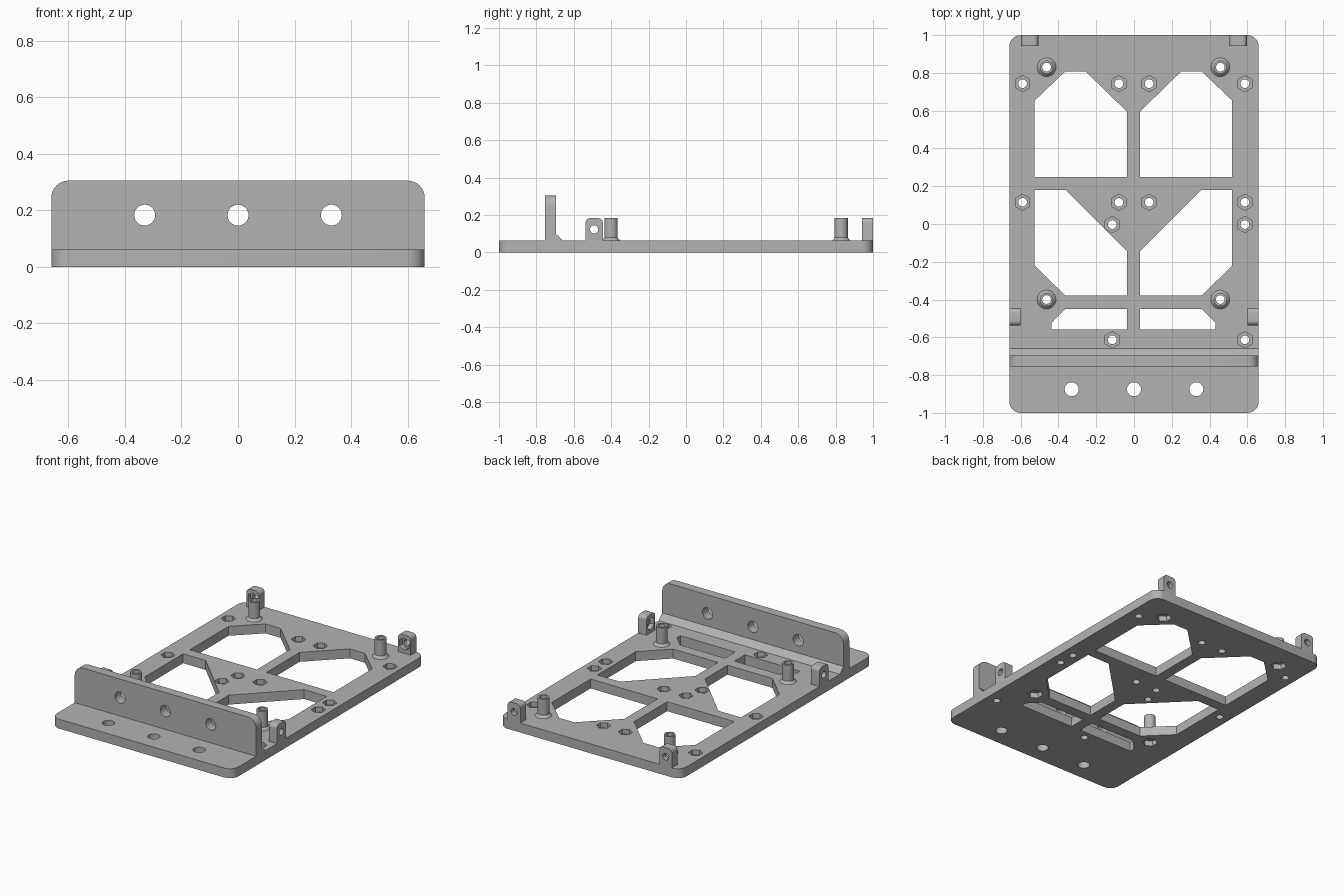
import bpy, bmesh, math
from mathutils import Vector

if "Cube" in bpy.data.objects:
    bpy.data.objects.remove(bpy.data.objects["Cube"], do_unlink=True)

THICK, TOP = 0.062, 0.183      # plate thickness, height of tabs and posts
MID = -0.003                   # centre line of the frame openings

gray = bpy.data.materials.new("plain gray")
gray.use_nodes = True
gray.diffuse_color = (0.45, 0.45, 0.45, 1)
gray.node_tree.nodes["Principled BSDF"].inputs["Base Color"].default_value = gray.diffuse_color


def place(axis, u, v, h):
    return Vector({"X": (h, u, v), "Y": (u, h, v), "Z": (u, v, h)}[axis])


def ring(u, v, r, n=32):
    """Points of a circle, or of a pointy-top hexagon when n is 6."""
    return [(u + r * math.sin(2 * math.pi * i / n), v + r * math.cos(2 * math.pi * i / n))
            for i in range(n)]


def rounded(u0, u1, v0, v1, r, top_only=False):
    """Rectangle outline with rounded corners."""
    pts = []
    corners = [(u1 - r, v1 - r), (u0 + r, v1 - r), (u0 + r, v0 + r), (u1 - r, v0 + r)]
    for k, (cu, cv) in enumerate(corners):
        if top_only and k > 1:
            pts.append((u0 if k == 2 else u1, v0))
            continue
        for i in range(9):
            a = math.pi / 2 * (k + i / 8)
            pts.append((cu + r * math.cos(a), cv + r * math.sin(a)))
    return pts


def prisms(name, axis, outlines, lo, hi):
    """Extrude one or more outlines along an axis into one object."""
    bm = bmesh.new()
    for pts in outlines:
        a = [bm.verts.new(place(axis, u, v, lo)) for u, v in pts]
        b = [bm.verts.new(place(axis, u, v, hi)) for u, v in pts]
        bm.faces.new(a)
        bm.faces.new(b)
        for i in range(len(pts)):
            j = (i + 1) % len(pts)
            bm.faces.new((a[i], a[j], b[j], b[i]))
    bmesh.ops.recalc_face_normals(bm, faces=bm.faces)
    mesh = bpy.data.meshes.new(name)
    bm.to_mesh(mesh)
    bm.free()
    mesh.materials.append(gray)
    obj = bpy.data.objects.new(name, mesh)
    bpy.context.collection.objects.link(obj)
    return obj


def cut(obj, axis, outlines, lo, hi):
    """Subtract extruded outlines from a part."""
    tool = prisms("cutter", axis, outlines, lo, hi)
    tool.hide_render = True
    mod = obj.modifiers.new("cut", "BOOLEAN")
    mod.operation, mod.solver, mod.object = "DIFFERENCE", "EXACT", tool
    deps = bpy.context.evaluated_depsgraph_get()
    mesh = bpy.data.meshes.new_from_object(obj.evaluated_get(deps))
    obj.modifiers.clear()
    obj.data = mesh
    bpy.data.objects.remove(tool, do_unlink=True)


def finish(obj):
    bpy.ops.object.select_all(action="DESELECT")
    obj.select_set(True)
    bpy.context.view_layer.objects.active = obj
    bpy.ops.object.shade_smooth_by_angle(angle=math.radians(30))


# Base plate with its openings, mirrored about the centre rib
plate = prisms("base_plate", "Z", [rounded(-0.66, 0.66, -1, 1, 0.06)], 0, THICK)
openings = [
    [(0.035, 0.25), (0.523, 0.25), (0.523, 0.653), (0.362, 0.807), (0.252, 0.807), (0.035, 0.595)],
    [(0.035, -0.378), (0.362, -0.378), (0.523, -0.22), (0.523, 0.18), (0.358, 0.18), (0.035, -0.143)],
    [(0.035, -0.558), (0.435, -0.558), (0.435, -0.523), (0.362, -0.45), (0.035, -0.45)],
]
cut(plate, "Z", [[(MID + s * x, y) for x, y in p] for p in openings for s in (1, -1)], -0.1, 0.2)

# Screw holes with hexagonal nut pockets on the upper side
nuts = [(x, y) for x in (-0.59, -0.08, 0.08, 0.587) for y in (0.743, 0.115)]
nuts += [(x, y) for x in (-0.115, 0.587) for y in (-0.003, -0.613)]
cut(plate, "Z", [ring(x, y, 0.043, 6) for x, y in nuts], 0.03, 0.2)

# Nut pockets under the standoffs
posts = [(x, y) for x in (-0.463, 0.457) for y in (0.83, -0.4)]
cut(plate, "Z", [ring(x, y, 0.047, 6) for x, y in posts], -0.1, 0.035)

small = [ring(x, y, 0.023) for x, y in nuts + posts]
mounts = [ring(x, -0.875, 0.037) for x in (-0.33, 0, 0.33)]
cut(plate, "Z", small + mounts, -0.1, 0.2)
finish(plate)

# Upright front wall with three holes
wall = prisms("front_wall", "Y", [rounded(-0.66, 0.66, THICK, 0.305, 0.06, True)], -0.755, -0.695)
cut(wall, "Y", [ring(x, 0.183, 0.037) for x in (-0.33, 0, 0.33)], -1, -0.5)
finish(wall)
prisms("wall_brace", "X", [[(-0.695, THICK), (-0.658, THICK), (-0.695, 0.099)]], -0.66, 0.66)

# Hollow standoffs with flared feet
for i, (x, y) in enumerate(posts):
    bm = bmesh.new()
    profile = [(0.023, THICK), (0.05, THICK), (0.035, 0.078), (0.035, TOP), (0.023, TOP)]
    loops = [[bm.verts.new((px, py, z)) for px, py in ring(x, y, r)] for r, z in profile]
    for k in range(len(loops)):
        a, b = loops[k], loops[(k + 1) % len(loops)]
        for j in range(32):
            n = (j + 1) % 32
            bm.faces.new((a[j], a[n], b[n], b[j]))
    bmesh.ops.recalc_face_normals(bm, faces=bm.faces)
    mesh = bpy.data.meshes.new("standoff")
    bm.to_mesh(mesh)
    bm.free()
    mesh.materials.append(gray)
    post = bpy.data.objects.new(f"standoff_{i + 1}", mesh)
    bpy.context.collection.objects.link(post)
    finish(post)


# Rounded tabs with a screw hole and an inward-facing nut pocket
def tab(name, axis, centre, outer, inner):
    lo, hi = sorted((outer, inner))
    outline = rounded(centre - 0.046, centre + 0.046, THICK, TOP, 0.025, True)
    obj = prisms(name, axis, [outline], lo, hi)
    step = 0.1 if inner > outer else -0.1
    pocket = sorted(((outer + inner) / 2, inner + step))
    cut(obj, axis, [ring(centre, 0.123, 0.041, 6)], *pocket)
    cut(obj, axis, [ring(centre, 0.123, 0.022)], lo - 0.1, hi + 0.1)
    finish(obj)


for side, s in (("left", 1), ("right", -1)):
    tab(f"{side}_side_tab", "X", -0.491, s * 0.66, s * 0.6)
    tab(f"{side}_back_tab", "Y", s * 0.552, 1.0, 0.942)
